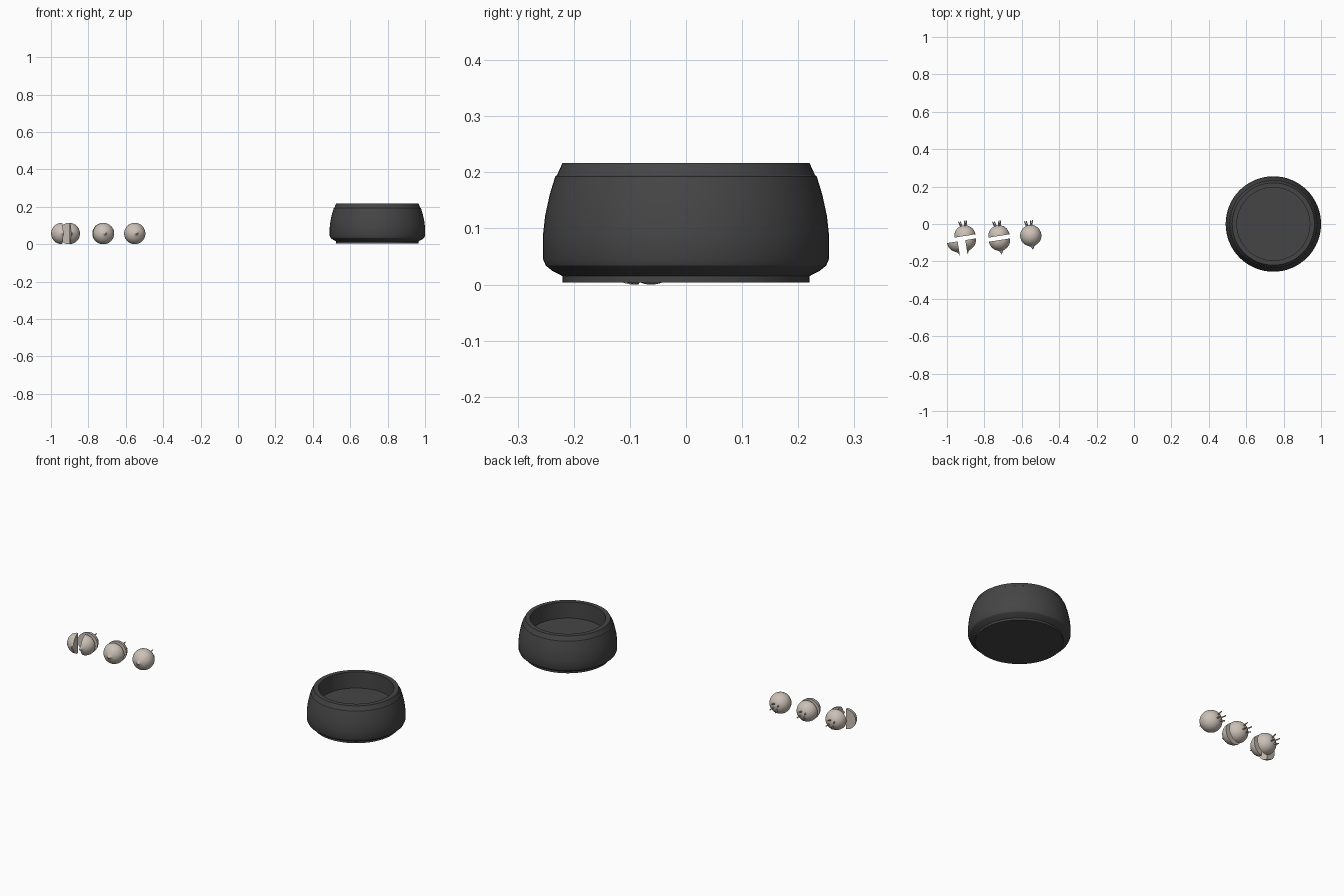
import bpy, bmesh, math
from mathutils import Matrix, Vector

cube = bpy.data.objects.get("Cube")
if cube:
    bpy.data.objects.remove(cube, do_unlink=True)


def material(name, rgb):
    m = bpy.data.materials.new(name)
    m.use_nodes = True
    m.diffuse_color = (*rgb, 1)
    m.node_tree.nodes["Principled BSDF"].inputs["Base Color"].default_value = (*rgb, 1)
    return m


CHARCOAL = material("charcoal", (0.06, 0.06, 0.06))
CREAM = material("pale cream", (0.60, 0.53, 0.47))


def lathe(bm, profile, steps):
    """Revolve (radius, height) points around z into a closed solid."""
    verts = [bm.verts.new((r, 0, z)) for r, z in profile]
    edges = [bm.edges.new(pair) for pair in zip(verts, verts[1:])]
    bmesh.ops.spin(bm, geom=verts + edges, cent=(0, 0, 0), axis=(0, 0, 1),
                   angle=math.tau, steps=steps)
    bmesh.ops.remove_doubles(bm, verts=bm.verts[:], dist=0.0001)


def finish(name, bm, mat, matrix, angle=30):
    bmesh.ops.recalc_face_normals(bm, faces=bm.faces[:])
    mesh = bpy.data.meshes.new(name)
    bm.to_mesh(mesh)
    bm.free()
    mesh.materials.append(mat)
    obj = bpy.data.objects.new(name, mesh)
    obj.matrix_world = matrix
    bpy.context.collection.objects.link(obj)
    bpy.ops.object.select_all(action="DESELECT")
    obj.select_set(True)
    bpy.context.view_layer.objects.active = obj
    bpy.ops.object.shade_smooth_by_angle(angle=math.radians(angle))


# Bowl: foot, bulging side, bevelled rim and recessed floor
bowl_profile = [(0, 0.004), (0.22, 0.004), (0.22, 0.015), (0.239, 0.025),
                (0.25, 0.034), (0.255, 0.046), (0.255, 0.088), (0.251, 0.123),
                (0.243, 0.16), (0.233, 0.193), (0.23, 0.195), (0.22, 0.217),
                (0.195, 0.217), (0.195, 0.125), (0, 0.125)]
bm = bmesh.new()
lathe(bm, bowl_profile, 64)
finish("bowl", bm, CHARCOAL, Matrix.Translation((0.745, 0, 0)), 25)

# Radish: round body with a pointed root along local -z, leaf stalks on +z
R = 0.057
TILT = math.radians(9)
arc = [math.radians(7.5 * i) for i in range(22)]
body_profile = [(R * math.sin(a), R * math.cos(a)) for a in arc]
body_profile += [(0.011, -0.058), (0.006, -0.066), (0.003, -0.072), (0, -0.077)]


def radish(name, x, y, cuts=(), stalks=True):
    """Lay a radish along y; each cut normal marks the side cut away."""
    bm = bmesh.new()
    lathe(bm, body_profile, 32)
    for normal in cuts:
        geom = bm.verts[:] + bm.edges[:] + bm.faces[:]
        cut = bmesh.ops.bisect_plane(bm, geom=geom, plane_co=(0, 0, 0), dist=0.00001,
                                     plane_no=normal, clear_outer=True)
        rim = [e for e in cut["geom_cut"] if isinstance(e, bmesh.types.BMEdge)]
        bmesh.ops.holes_fill(bm, edges=[e for e in rim if e.is_boundary], sides=0)
    if stalks:
        for i in range(4):
            lean = Matrix.Rotation(i * math.tau / 4 + 0.5, 4, "Z") @ Matrix.Rotation(0.3, 4, "Y")
            bmesh.ops.create_cone(bm, cap_ends=True, segments=8, radius1=0.004, radius2=0.003,
                                  depth=0.036,
                                  matrix=lean @ Matrix.Translation((0, 0, 0.066)))
    place = (Matrix.Translation((x, y, 0.057)) @ Matrix.Rotation(TILT, 4, "Z")
             @ Matrix.Rotation(-math.pi / 2, 4, "X"))
    finish(name, bm, CREAM, place)


ROOT_SIDE, LEAF_SIDE = Vector((0, 0, -1)), Vector((0, 0, 1))
LEFT, RIGHT = Vector((1, 0, 0)), Vector((-1, 0, 0))

radish("whole_radish", -0.552, -0.062)
radish("halved_radish_top", -0.722, -0.064, [ROOT_SIDE])
radish("halved_radish_root", -0.719, -0.086, [LEAF_SIDE], False)
radish("quartered_radish_top", -0.904, -0.064, [ROOT_SIDE])
radish("quartered_radish_left_root", -0.902, -0.086, [LEAF_SIDE, RIGHT], False)
radish("quartered_radish_right_root", -0.943, -0.093, [LEAF_SIDE, LEFT], False)
